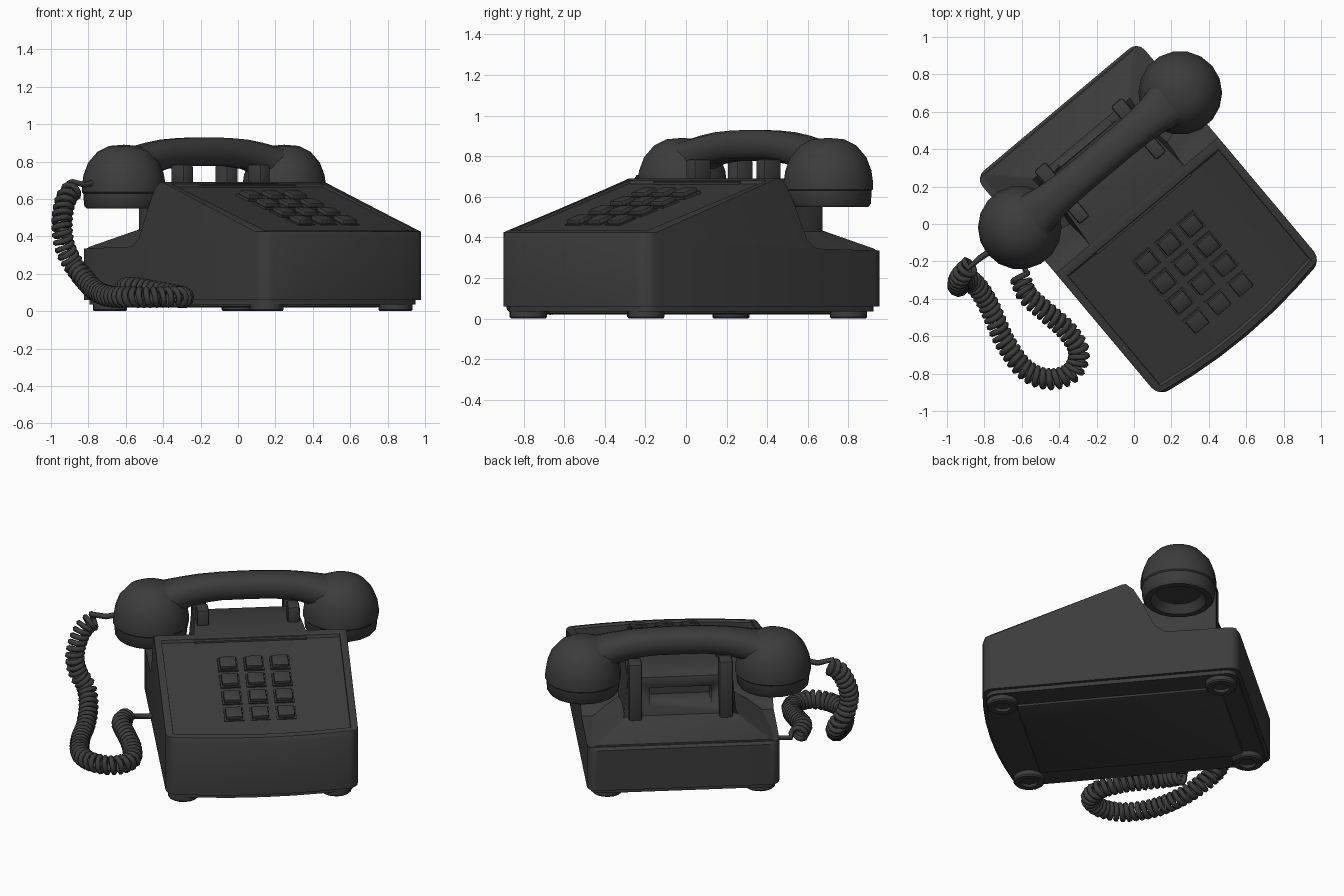
import bpy, bmesh, math
from mathutils import Matrix, Vector

if "Cube" in bpy.data.objects:
    bpy.data.objects.remove(bpy.data.objects["Cube"])

TURN = Matrix.Rotation(math.radians(40), 4, 'Z')   # whole phone is turned on the desk
MID = 0.076                                        # centre line of the body across its width

mat = bpy.data.materials.new("charcoal")
mat.diffuse_color = (0.045, 0.045, 0.045, 1)
mat.use_nodes = True
mat.node_tree.nodes["Principled BSDF"].inputs["Base Color"].default_value = mat.diffuse_color


def finish(bm, name, angle=35):
    bmesh.ops.recalc_face_normals(bm, faces=bm.faces)
    me = bpy.data.meshes.new(name)
    bm.to_mesh(me)
    bm.free()
    me.transform(TURN)
    ob = bpy.data.objects.new(name, me)
    bpy.context.collection.objects.link(ob)
    me.materials.append(mat)
    bpy.ops.object.select_all(action='DESELECT')
    ob.select_set(True)
    bpy.context.view_layer.objects.active = ob
    bpy.ops.object.shade_smooth_by_angle(angle=math.radians(angle))
    return ob


def loft(rings, bm=None, cap=True):
    """Skin closed rings of points; returns bmesh and faces keyed by (ring, side)."""
    bm = bm or bmesh.new()
    vs = [[bm.verts.new(p) for p in r] for r in rings]
    n, faces = len(rings[0]), {}
    for i in range(len(vs) - 1):
        for j in range(n):
            k = (j + 1) % n
            faces[i, j] = bm.faces.new((vs[i][j], vs[i][k], vs[i + 1][k], vs[i + 1][j]))
    if cap:
        bm.faces.new(vs[0])
        bm.faces.new(vs[-1])
    return bm, faces


def box(name, lo, hi, bevel=0.0, matrix=None):
    bm = bmesh.new()
    lo, hi = Vector(lo), Vector(hi)
    bmesh.ops.create_cube(bm, size=1, matrix=Matrix.Translation((lo + hi) / 2)
                          @ Matrix.Diagonal((*(hi - lo), 1)))
    if bevel:
        bmesh.ops.bevel(bm, geom=bm.edges[:], offset=bevel, segments=2, profile=0.5, affect='EDGES')
    if matrix:
        bm.transform(matrix)
    return finish(bm, name)


def lathe(name, profile, u, v, sides):
    rings = [[(u + max(r, 0.001) * math.cos(2 * math.pi * i / sides),
               v + max(r, 0.001) * math.sin(2 * math.pi * i / sides), z)
              for i in range(sides)] for r, z in profile]
    return finish(loft(rings)[0], name, 40)


# Body shell: side profile swept across the width, bowed front, rounded corners
HALF, FRONT, BACK, R = 0.567, -0.79, 0.735, 0.06
profile = [(FRONT, .06), (FRONT, .40), (-.775, .425), (.045, .69), (.065, .69), (.11, .65),
           (.16, .56), (.20, .47), (.24, .39), (.30, .345), (.72, .335), (BACK, .32), (BACK, .06)]


def shell_columns(profile, half, front, back):
    cols = []
    dists = [0, .006, .02, .04, R]
    us = [-half + d for d in dists] + [-.35, -.18, 0, .18, .35] + [half - d for d in reversed(dists)]
    for u in us:
        d = half - abs(u)
        c = R - math.sqrt(max(0, R * R - (R - d) ** 2)) if d < R else 0
        bow = -.055 * (1 - (u / half) ** 2)
        col = []
        for v, z in profile:
            if v < -.6:
                v = v + bow
            v = min(max(v, front + bow + c), back - c)
            col.append((MID + u, v, z))
        cols.append(col)
    return cols


bm, faces = loft(shell_columns(profile, HALF, FRONT, BACK))
# Recessed face plate
slope = [f for (i, j), f in faces.items() if j == 2 and 1 < i < 12]
bmesh.ops.recalc_face_normals(bm, faces=bm.faces)
bmesh.ops.inset_region(bm, faces=slope, thickness=.03, depth=0)
bmesh.ops.inset_region(bm, faces=slope, thickness=.012, depth=-.014)
finish(bm, "body_shell")

# Base: inset tray, raised bottom panel, four feet
bm, _ = loft(shell_columns([(FRONT + .02, .035), (FRONT + .02, .07), (BACK - .02, .07), (BACK - .02, .035)],
                           HALF - .02, FRONT + .02, BACK - .02))
finish(bm, "base_tray")
box("base_panel", (MID - .4, -.62, .02), (MID + .4, .6, .05), .014)
for side, u in (("left", -.45), ("right", .45)):
    for end, v in (("front", -.693), ("back", .61)):
        lathe(f"foot_{end}_{side}", [(0, .016), (.045, .016), (.05, 0), (.085, 0), (.092, .008), (.092, .05), (0, .05)],
              MID - .008 + u, v, 16)

# Cradle neck: narrow block flaring down to the rear ledge
rings = []
for v, top, wt, wm, wb in [(-.0, .672, .33, .36, .53), (.06, .69, .33, .36, .53), (.30, .69, .31, .33, .53),
                           (.42, .685, .31, .33, .54), (.47, .66, .31, .33, .54), (.53, .44, .31, .34, .55),
                           (.715, .345, .51, .52, .545)]:
    zm = min(.43, top - .004)
    half = [(wb, .33), (wm, zm), (wt, top)]
    rings.append([(MID + a, v, z) for a, z in half] + [(MID - a, v, z) for a, z in reversed(half)])
neck = finish(loft(rings)[0], "cradle_neck", 30)
cutter = box("grip_slot_cutter", (MID - .18, .36, .50), (MID + .18, .6, .60))
cutter.hide_render = True
cutter.hide_viewport = True
cut = neck.modifiers.new("grip_slot", 'BOOLEAN')
cut.object, cut.operation, cut.solver = cutter, 'DIFFERENCE', 'EXACT'

# Cradle prongs: short in front, long behind
for side, u in (("left", MID - .265), ("right", MID + .27)):
    box(f"cradle_prong_front_{side}", (u - .036, .185, .66), (u + .036, .295, .785), .014)
    box(f"cradle_prong_back_{side}", (u - .04, .455, .41), (u + .04, .56, .785), .014)

# Push buttons, 3 x 4 on the slope
tilt = math.atan2(.265, .82)
for r in range(4):
    for c in range(3):
        v = -.2 - .138 * r
        z = .425 + (v + .775) * math.tan(tilt)
        place = Matrix.Translation((MID + (c - 1) * .154, v, z)) @ Matrix.Rotation(tilt, 4, 'X')
        # dark skirt under each cap
        box(f"button_skirt_{r}_{c}", (-.058, -.054, -.03), (.058, .054, .004), 0, place)
        box(f"button_{r}_{c}", (-.049, -.045, -.01), (.049, .045, .026), .008, place)

# Handset: bowed grip between two domed cups
HV, HU = .378, .08
stations = [(0, .853, .092, .078), (.15, .851, .092, .077), (.28, .839, .096, .08),
            (.38, .815, .108, .088), (.46, .785, .13, .1), (.54, .755, .15, .115)]
rings = []
for s, zc, hw, hh in [(-a, *b) for a, *b in reversed(stations[1:])] + stations:
    ring = []
    for i in range(14):
        a = 2 * math.pi * i / 14
        f = lambda t: math.copysign(abs(t) ** .8, t)
        ring.append((HU + s, HV + hw * f(math.cos(a)), zc + hh * f(math.sin(a))))
    rings.append(ring)
finish(loft(rings)[0], "handset_grip", 50)
cup = [(0, .89), (.08, .883), (.14, .853), (.19, .795), (.215, .73), (.224, .67), (.224, .637), (.217, .63),
       (.212, .565), (.2, .55), (.165, .55), (.13, .60), (0, .61)]
lathe("handset_mouth_cup", cup, HU - .56, HV, 18)
lathe("handset_ear_cup", cup, HU + .56, HV, 18)

# Coiled cord: helix wound about a smooth path (world coordinates)
path = [(-.87, -.22, .655), (-.91, -.26, .62), (-.935, -.30, .54), (-.94, -.33, .44), (-.925, -.32, .34),
        (-.88, -.30, .25), (-.82, -.36, .17), (-.76, -.47, .11), (-.69, -.63, .08), (-.58, -.78, .075),
        (-.45, -.83, .075), (-.33, -.79, .075), (-.295, -.68, .075), (-.36, -.57, .09), (-.47, -.47, .11),
        (-.57, -.38, .125), (-.61, -.28, .115)]
P = [Vector(p) for p in path]


def at(t):
    i = min(int(t), len(P) - 2)
    f = t - i
    p0, p1, p2, p3 = P[max(i - 1, 0)], P[i], P[i + 1], P[min(i + 2, len(P) - 1)]
    return .5 * (2 * p1 + (p2 - p0) * f + (2 * p0 - 5 * p1 + 4 * p2 - p3) * f * f
                 + (3 * p1 - p0 - 3 * p2 + p3) * f ** 3)


fine = [at(i * (len(P) - 1) / 400) for i in range(401)]
lengths = [0]
for a, b in zip(fine, fine[1:]):
    lengths.append(lengths[-1] + (b - a).length)
turns = int(lengths[-1] / .036)
steps, k = turns * 10, 0
coil = [Vector((-.76, -.14, .69)), Vector((-.82, -.18, .675))]
normal = Vector((0, 0, 1))
for n in range(steps + 1):
    d = lengths[-1] * n / steps
    while k < 399 and lengths[k + 1] < d:
        k += 1
    f = (d - lengths[k]) / (lengths[k + 1] - lengths[k])
    tangent = (fine[k + 1] - fine[k]).normalized()
    normal = (normal - tangent * normal.dot(tangent)).normalized()
    a = 2 * math.pi * n / 10
    coil.append(fine[k].lerp(fine[k + 1], f)
                + .044 * (normal * math.cos(a) + tangent.cross(normal) * math.sin(a)))
coil += [Vector((-.59, -.23, .11)), Vector((-.47, -.15, .11))]
cu = bpy.data.curves.new("coiled_cord", 'CURVE')
cu.dimensions = '3D'
cu.bevel_depth, cu.bevel_resolution, cu.use_fill_caps = .0165, 1, True
sp = cu.splines.new('POLY')
sp.points.add(len(coil) - 1)
for q, p in zip(sp.points, coil):
    q.co = (*p, 1)
sp.use_smooth = True
cu.materials.append(mat)
bpy.context.collection.objects.link(bpy.data.objects.new("coiled_cord", cu))
